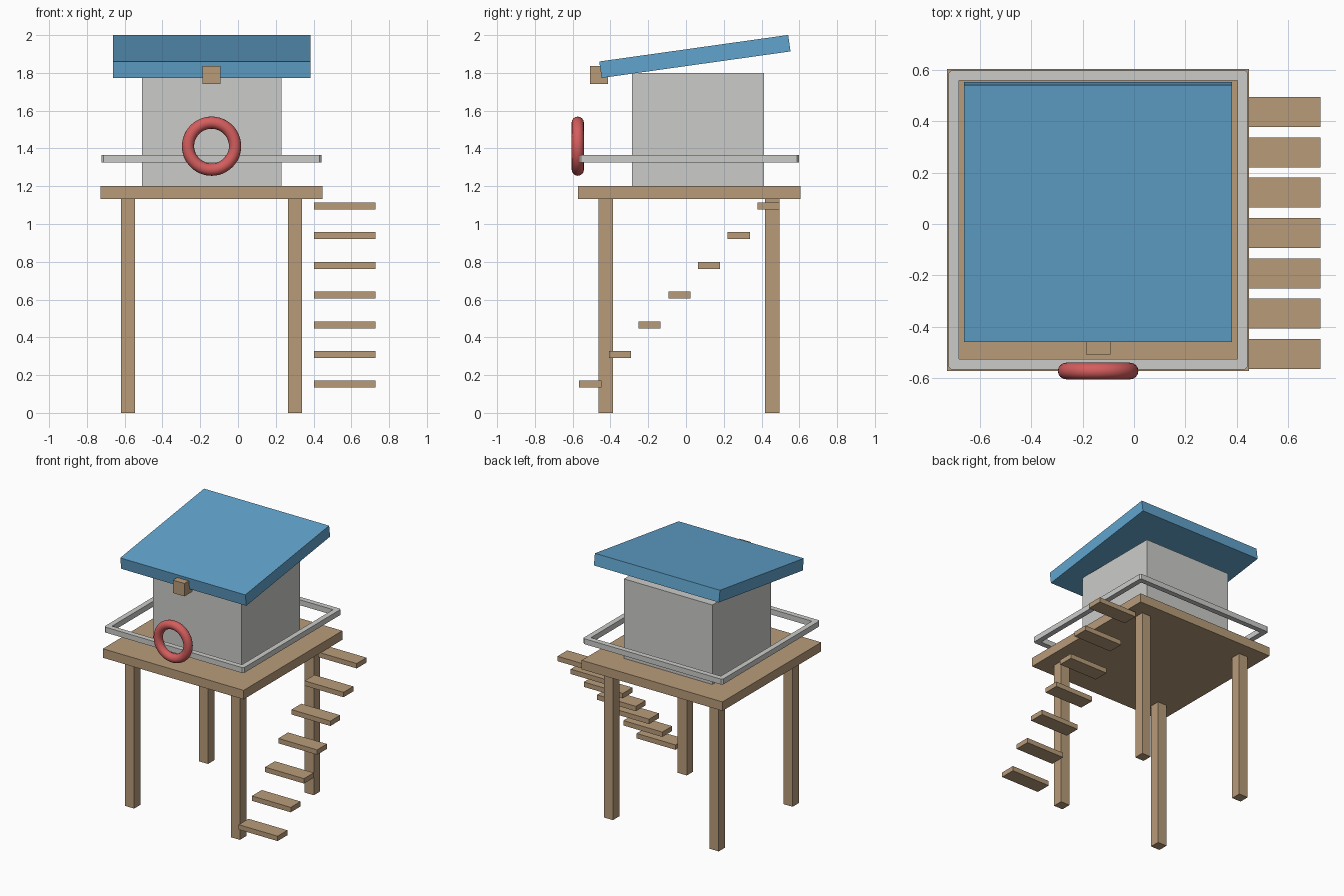
import bpy, bmesh, math

cube = bpy.data.objects.get("Cube")
if cube:
    bpy.data.objects.remove(cube, do_unlink=True)


def material(name, color):
    mat = bpy.data.materials.new(name)
    mat.use_nodes = True
    mat.diffuse_color = (*color, 1)
    mat.node_tree.nodes["Principled BSDF"].inputs["Base Color"].default_value = (*color, 1)
    return mat


WOOD = material("wood", (0.48, 0.33, 0.195))
GREY = material("pale_grey", (0.60, 0.60, 0.59))
BLUE = material("roof_blue", (0.12, 0.37, 0.61))
RED = material("ring_red", (0.66, 0.11, 0.11))

# Shared centre of the tower
CX, CY = -0.14, 0.016


def add_mesh(name, bm, mat, location):
    bmesh.ops.recalc_face_normals(bm, faces=bm.faces)
    mesh = bpy.data.meshes.new(name)
    bm.to_mesh(mesh)
    bm.free()
    mesh.materials.append(mat)
    obj = bpy.data.objects.new(name, mesh)
    obj.location = location
    bpy.context.collection.objects.link(obj)
    return obj


def box(name, size, location, mat):
    bm = bmesh.new()
    bmesh.ops.create_cube(bm, size=1)
    bmesh.ops.scale(bm, vec=size, verts=bm.verts)
    return add_mesh(name, bm, mat, location)


# Legs and deck
for side, sx in (("right", -1), ("left", 1)):
    for end, sy in (("front", -1), ("back", 1)):
        box(f"{end}_{side}_leg", (0.076, 0.076, 1.135),
            (CX + sx * 0.442, CY + sy * 0.441, 0.5675), WOOD)
box("deck", (1.176, 1.178, 0.068), (CX, CY, 1.166), WOOD)

# Cabin, tilted roof and lamp block
box("cabin", (0.738, 0.70, 0.60), (CX, 0.063, 1.50), GREY)
roof = box("roof", (1.045, 1.01, 0.088), (CX, 0.047, 1.887), BLUE)
roof.rotation_euler.x = math.radians(8)
box("lamp_block", (0.096, 0.096, 0.097), (CX, -0.46, 1.789), WOOD)


# Railing: square frame with clipped outer corners
def railing(outer, inner, clip, height):
    bm = bmesh.new()
    rings = []
    for z in (-height / 2, height / 2):
        out, inn = [], []
        for sx, sy in ((1, 1), (-1, 1), (-1, -1), (1, -1)):
            ends = [(sx * outer, sy * (outer - clip)), (sx * (outer - clip), sy * outer)]
            if sx * sy < 0:
                ends.reverse()
            out += [bm.verts.new((x, y, z)) for x, y in ends]
            inn.append(bm.verts.new((sx * inner, sy * inner, z)))
        rings.append((out, inn))
    (out_a, inn_a), (out_b, inn_b) = rings
    for i in range(8):
        j = (i + 1) % 8
        bm.faces.new((out_a[i], out_a[j], out_b[j], out_b[i]))
    for i in range(4):
        j = (i + 1) % 4
        bm.faces.new((inn_a[i], inn_b[i], inn_b[j], inn_a[j]))
        for out, inn in rings:
            bm.faces.new((out[2 * i], out[2 * i + 1], inn[i]))
            bm.faces.new((out[2 * i + 1], out[2 * j], inn[j], inn[i]))
    return add_mesh("railing", bm, GREY, (CX, CY, 1.345))


railing(0.583, 0.543, 0.011, 0.041)

# Stair treads rising towards the back
for i in range(7):
    box(f"stair_tread_{i + 1}", (0.325, 0.117, 0.037),
        (0.5645, -0.507 + i * 0.1573, 0.152 + i * 0.1572), WOOD)

# Life ring on the front of the deck
bpy.ops.mesh.primitive_torus_add(major_radius=0.1245, minor_radius=0.0323,
                                 major_segments=48, minor_segments=16,
                                 location=(CX, -0.573, 1.412),
                                 rotation=(math.pi / 2, 0, 0))
ring = bpy.context.object
ring.name = "life_ring"
ring.data.materials.append(RED)
bpy.ops.object.shade_smooth()
